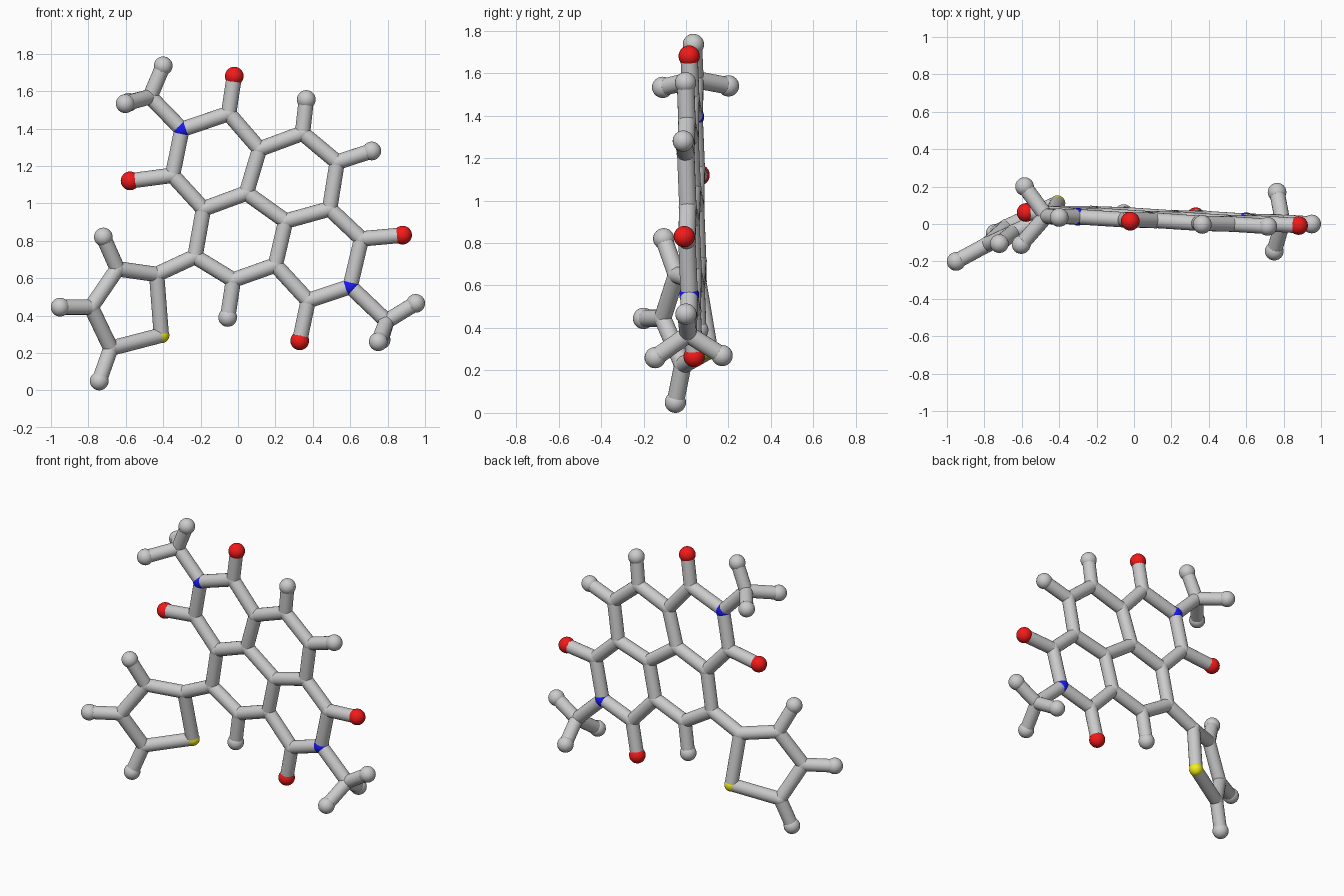
import bpy, bmesh
from mathutils import Vector, Matrix
from itertools import combinations

if "Cube" in bpy.data.objects:
    bpy.data.objects.remove(bpy.data.objects["Cube"])

STICK, JOINT, NITRO, END = 0.041, 0.043, 0.047, 0.05


def sheet(x, z):
    """Point on the slightly tilted plane of the fused rings."""
    return Vector((x, 0.027 - 0.054 * (x - 0.15) - 0.03 * (z - 0.97), z))


# Flat fused-ring system (x, z)
ring_carbons = [sheet(*p) for p in [
    (-0.05, 1.48), (0.115, 1.29), (0.345, 1.375), (0.53, 1.22), (0.49, 0.97),
    (0.255, 0.905), (0.045, 1.055), (-0.185, 0.97), (-0.35, 1.15),
    (-0.23, 0.715), (-0.025, 0.59), (0.20, 0.67), (0.375, 0.48), (0.66, 0.81)]]
nitrogens = [sheet(-0.30, 1.395), sheet(0.60, 0.555)]
oxygens = [sheet(*p) for p in [(-0.02, 1.68), (-0.577, 1.12), (0.88, 0.83), (0.33, 0.265)]]
ring_tips = [sheet(*p) for p in [(0.365, 1.555), (0.715, 1.28), (-0.055, 0.39)]]

# Methyl groups: centre plus three tips
methyl_carbons = [sheet(-0.47, 1.57), sheet(0.795, 0.37)]
methyl_tips = [Vector(p) for p in [
    (-0.40, 0.035, 1.735), (-0.585, 0.20, 1.54), (-0.603, -0.11, 1.533),
    (0.95, 0.0, 0.465), (0.765, 0.17, 0.27), (0.75, -0.145, 0.26)]]

# Twisted five-sided side ring
side_carbons = [Vector(p) for p in [
    (-0.435, 0.055, 0.62), (-0.645, -0.045, 0.65),
    (-0.785, -0.11, 0.445), (-0.68, -0.015, 0.225)]]
sulphur = [Vector((-0.41, 0.11, 0.295))]
side_tips = [Vector(p) for p in [
    (-0.72, -0.105, 0.82), (-0.951, -0.20, 0.445), (-0.742, -0.05, 0.05)]]


def finish(bm, name, color=None):
    mesh = bpy.data.meshes.new(name)
    for f in bm.faces:
        f.smooth = True
    bm.to_mesh(mesh)
    bm.free()
    obj = bpy.data.objects.new(name, mesh)
    bpy.context.collection.objects.link(obj)
    if color:
        mat = bpy.data.materials.new(name + "_colour")
        mat.diffuse_color = (*color, 1)
        mat.use_nodes = True
        mat.node_tree.nodes["Principled BSDF"].inputs["Base Color"].default_value = mat.diffuse_color
        mesh.materials.append(mat)


def balls(name, points, radius, color=None):
    bm = bmesh.new()
    for p in points:
        bmesh.ops.create_uvsphere(bm, u_segments=24, v_segments=16, radius=radius,
                                  matrix=Matrix.Translation(p))
    finish(bm, name, color)


def sticks(name, pairs):
    bm = bmesh.new()
    for a, b in pairs:
        d = b - a
        m = Matrix.Translation((a + b) / 2) @ d.to_track_quat('Z', 'Y').to_matrix().to_4x4()
        bmesh.ops.create_cone(bm, cap_ends=False, segments=20, radius1=STICK,
                              radius2=STICK, depth=d.length, matrix=m)
    finish(bm, name)


# Atom balls
balls("ring_carbon_balls", ring_carbons, JOINT)
balls("methyl_carbon_balls", methyl_carbons, JOINT)
balls("side_ring_carbon_balls", side_carbons, JOINT)
balls("hydrogen_balls", ring_tips + methyl_tips + side_tips, END)
balls("oxygen_balls", oxygens, END, (0.9, 0.01, 0.01))
balls("nitrogen_balls", nitrogens, NITRO, (0.01, 0.01, 0.9))
balls("sulphur_ball", sulphur, JOINT, (0.9, 0.85, 0.01))

# Bond sticks join neighbours; end balls only join to inner ones
inner = ring_carbons + nitrogens + methyl_carbons + side_carbons + sulphur
tips = ring_tips + methyl_tips + side_tips + oxygens
REACH = 0.345
sticks("frame_bonds", [(a, b) for a, b in combinations(inner, 2) if (a - b).length < REACH])
sticks("tip_bonds", [(min(inner, key=lambda c: (c - t).length), t) for t in tips])
